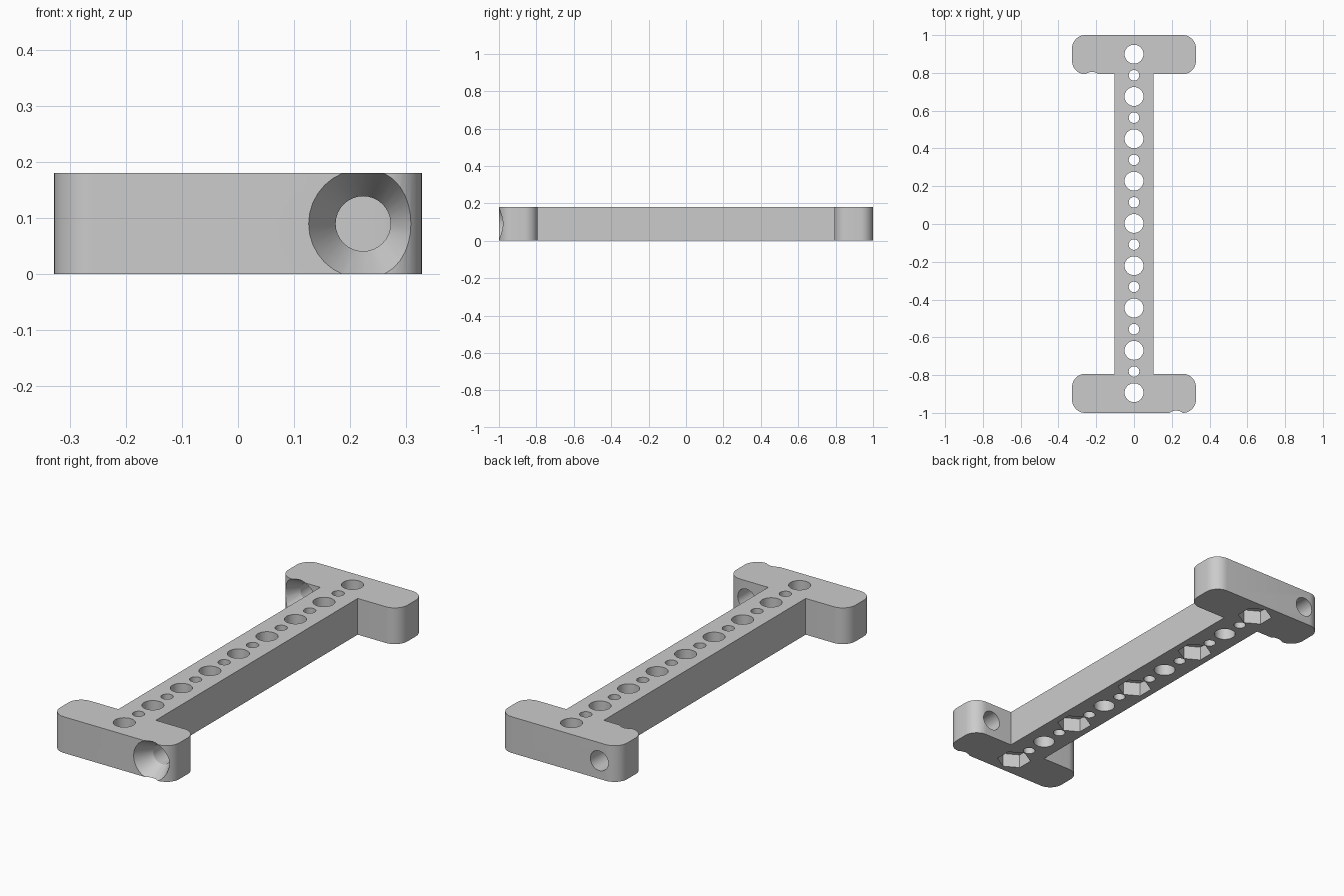
import bpy, bmesh
from math import sin, cos, pi, radians

if "Cube" in bpy.data.objects:
    bpy.data.objects.remove(bpy.data.objects["Cube"], do_unlink=True)

HEIGHT = 0.18
PITCH = 0.224
GREY = (0.6, 0.6, 0.6, 1)

grey = bpy.data.materials.new("light grey")
grey.use_nodes = True
grey.diffuse_color = GREY
grey.node_tree.nodes["Principled BSDF"].inputs["Base Color"].default_value = GREY


def make_object(name, bm):
    bmesh.ops.recalc_face_normals(bm, faces=bm.faces)
    mesh = bpy.data.meshes.new(name)
    bm.to_mesh(mesh)
    bm.free()
    mesh.materials.append(grey)
    obj = bpy.data.objects.new(name, mesh)
    bpy.context.collection.objects.link(obj)
    return obj


def loft(bm, rings):
    """Skin equal rings of points and cap both ends."""
    loops = [[bm.verts.new(p) for p in ring] for ring in rings]
    n = len(loops[0])
    for a, b in zip(loops, loops[1:]):
        for i in range(n):
            j = (i + 1) % n
            bm.faces.new((a[i], a[j], b[j], b[i]))
    bm.faces.new(loops[0])
    bm.faces.new(loops[-1])


def circle(r, n, start=0):
    return [(r * cos(start + 2 * pi * i / n), r * sin(start + 2 * pi * i / n)) for i in range(n)]


def upright_prism(bm, y, r, n, z0, z1, start=0):
    loft(bm, [[(px, y + py, z) for px, py in circle(r, n, start)] for z in (z0, z1)])


def arc(cx, cy, r, a0, a1, n=10):
    angles = [radians(a0 + (a1 - a0) * i / n) for i in range(n + 1)]
    return [(cx + r * cos(a), cy + r * sin(a)) for a in angles]


# I-shaped frame: one quarter of the outline, mirrored twice
quarter = [(0.103, 0.793)] + arc(0.258, 0.863, 0.07, -90, 0) + arc(0.258, 0.93, 0.07, 0, 90)
half = quarter + [(-x, y) for x, y in reversed(quarter)]
outline = half + [(-x, -y) for x, y in half]
bm = bmesh.new()
loft(bm, [[(x, y, z) for x, y in outline] for z in (0, HEIGHT)])
frame = make_object("slotted_frame", bm)

# Row of alternating large and small through holes
bm = bmesh.new()
for i in range(-8, 9):
    radius = 0.05 if i % 2 == 0 else 0.028
    upright_prism(bm, 0.003 + i * PITCH / 2, radius, 32, -0.05, HEIGHT + 0.05)
holes = make_object("hole_cutter", bm)

# Hexagonal nut pockets under every other large hole
bm = bmesh.new()
for i in range(-2, 3):
    upright_prism(bm, 0.003 + i * 2 * PITCH, 0.08, 6, -0.05, 0.07, pi / 2)
pockets = make_object("nut_pocket_cutter", bm)

# Countersunk screw bores through the end blocks, opening towards the front
bm = bmesh.new()
for x, y in ((0.223, -1), (-0.223, 0.793)):
    profile = ((-0.02, 0.1085), (0.085, 0.049), (0.25, 0.049))
    loft(bm, [[(x + px, y + dy, HEIGHT / 2 + pz) for px, pz in circle(r, 32)] for dy, r in profile])
bores = make_object("countersink_cutter", bm)

# Cut, apply and tidy up
bpy.context.view_layer.objects.active = frame
for cutter in (holes, pockets, bores):
    cutter.hide_render = True
    mod = frame.modifiers.new(cutter.name, 'BOOLEAN')
    mod.operation = 'DIFFERENCE'
    mod.solver = 'EXACT'
    mod.object = cutter
    bpy.ops.object.modifier_apply(modifier=mod.name)
    bpy.data.objects.remove(cutter, do_unlink=True)

bpy.ops.object.select_all(action='DESELECT')
frame.select_set(True)
bpy.context.view_layer.objects.active = frame
bpy.ops.object.shade_smooth_by_angle(angle=radians(25))
